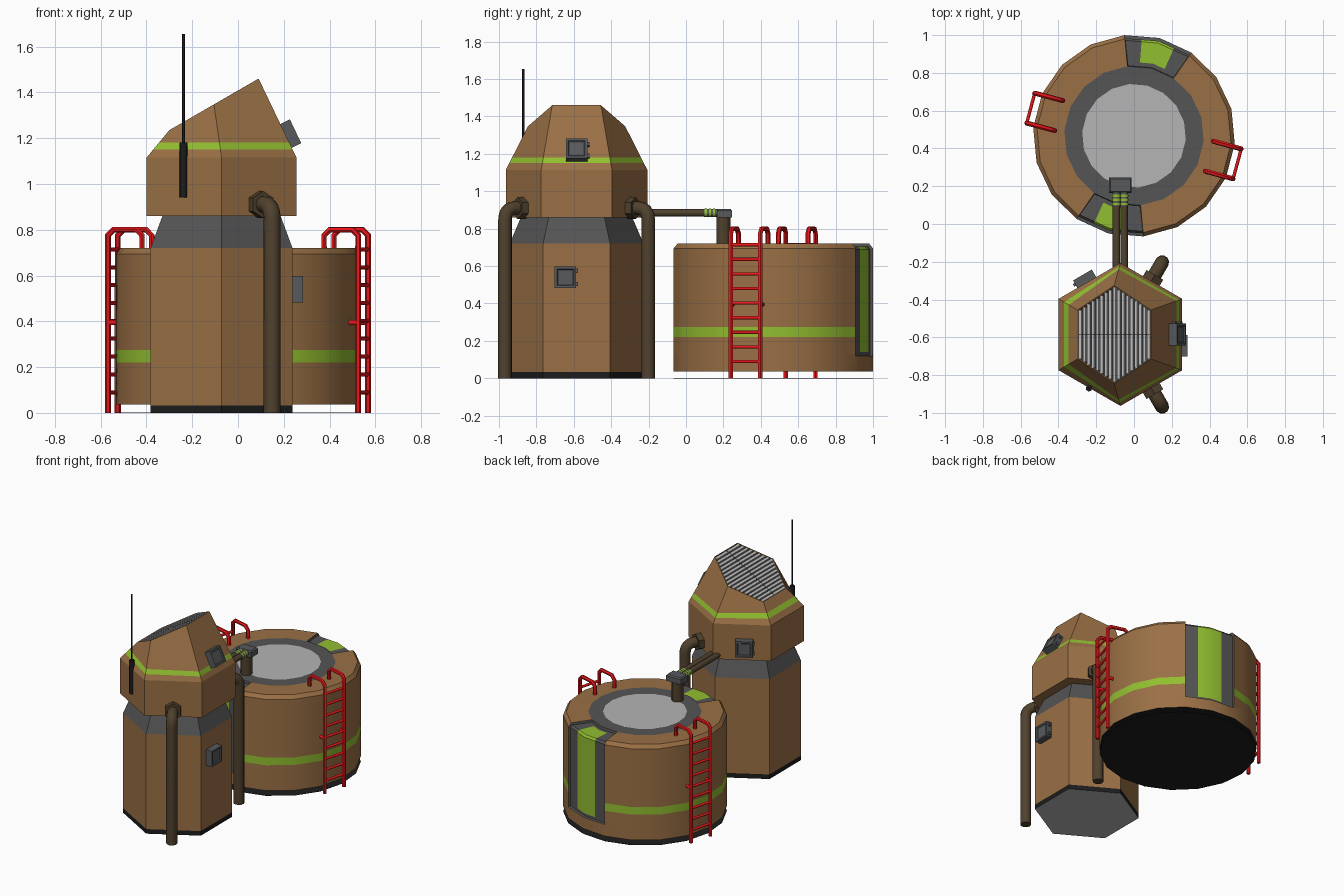
import bpy, bmesh
from math import sin, cos, tan, radians, degrees, atan2, hypot
from mathutils import Vector, Matrix

if "Cube" in bpy.data.objects:
    bpy.data.objects.remove(bpy.data.objects["Cube"])


def material(name, r, g, b):
    m = bpy.data.materials.new(name)
    m.use_nodes = True
    m.diffuse_color = (r, g, b, 1)
    m.node_tree.nodes["Principled BSDF"].inputs["Base Color"].default_value = (r, g, b, 1)
    return m


BROWN = material("brown paint", .325, .162, .06)
GREEN = material("green stripe", .29, .52, .03)
GREY = material("dark grey", .09, .09, .09)
LIGHT = material("light grey", .46, .46, .46)
BLACK = material("black rubber", .012, .012, .012)
RED = material("ladder red", .8, .008, .01)
PIPE = material("pipe brown", .08, .053, .027)
STEEL = material("hatch steel", .095, .1, .107)
SILVER = material("slat silver", .55, .55, .55)

TOWER = Vector((-.072, -.585, 0))
TANK = Vector((0, .467, 0))


def ring(radius, z, sides=6, start=30, centre=Vector()):
    step = 360 / sides
    return [centre + Vector((radius * cos(radians(start + i * step)),
                             radius * sin(radians(start + i * step)), z)) for i in range(sides)]


def rect(w, h, z):
    return [Vector((x * w / 2, y * h / 2, z)) for x, y in ((-1, -1), (1, -1), (1, 1), (-1, 1))]


def loft(rings):
    """Closed solid through matching rings of points."""
    bm = bmesh.new()
    rows = [[bm.verts.new(p) for p in r] for r in rings]
    n = len(rows[0])
    for a, b in zip(rows, rows[1:]):
        for i in range(n):
            j = (i + 1) % n
            bm.faces.new((a[i], a[j], b[j], b[i]))
    bm.faces.new(rows[0][::-1])
    bm.faces.new(rows[-1])
    bmesh.ops.recalc_face_normals(bm, faces=bm.faces)
    bm.normal_update()
    return bm


def finish(name, bm, mats, paint=None, matrix=None, smooth=0):
    bm.normal_update()
    if paint:
        for f in bm.faces:
            f.material_index = mats.index(paint(f.calc_center_median(), f.normal))
    mesh = bpy.data.meshes.new(name)
    bm.to_mesh(mesh)
    bm.free()
    for m in mats:
        mesh.materials.append(m)
    ob = bpy.data.objects.new(name, mesh)
    bpy.context.collection.objects.link(ob)
    if matrix:
        ob.matrix_world = matrix
    if smooth:
        bpy.ops.object.select_all(action='DESELECT')
        ob.select_set(True)
        bpy.context.view_layer.objects.active = ob
        bpy.ops.object.shade_smooth_by_angle(angle=radians(smooth))


def box(name, size, matrix, mat):
    x, y, z = size
    finish(name, loft([rect(x, y, -z / 2), rect(x, y, z / 2)]), [mat], matrix=matrix)


def rod(name, a, b, radius, mat, sides=12):
    a, b = Vector(a), Vector(b)
    turn = (b - a).to_track_quat('Z', 'Y').to_matrix().to_4x4()
    bm = loft([ring(radius, 0, sides), ring(radius, (b - a).length, sides)])
    finish(name, bm, [mat], matrix=Matrix.Translation(a) @ turn, smooth=50 if sides > 7 else 0)


def tube(name, points, radius, bend, mat, res=3, steps=6):
    """Round tube along a path whose corners are rounded."""
    pts = [Vector(p) for p in points]
    path = [pts[0]]
    for a, p, b in zip(pts, pts[1:], pts[2:]):
        s, e = p + (a - p).normalized() * bend, p + (b - p).normalized() * bend
        for i in range(steps + 1):
            t = i / steps
            path.append(s * (1 - t) ** 2 + p * 2 * t * (1 - t) + e * t * t)
    path.append(pts[-1])
    cu = bpy.data.curves.new(name, 'CURVE')
    cu.dimensions = '3D'
    cu.bevel_depth, cu.bevel_resolution, cu.use_fill_caps = radius, res, True
    sp = cu.splines.new('POLY')
    sp.points.add(len(path) - 1)
    for q, p in zip(sp.points, path):
        q.co = (*p, 1)
    cu.materials.append(mat)
    ob = bpy.data.objects.new(name, cu)
    bpy.context.collection.objects.link(ob)
    bpy.ops.object.select_all(action='DESELECT')
    ob.select_set(True)
    bpy.context.view_layer.objects.active = ob
    bpy.ops.object.convert(target='MESH')
    bpy.ops.object.shade_smooth_by_angle(angle=radians(50))


def facing(pos, normal):
    """Frame at pos with z along the normal and y upward."""
    n = Vector(normal).normalized()
    x = Vector((0, 0, 1)).cross(n).normalized()
    return Matrix.Translation(pos) @ Matrix((x, n.cross(x), n)).transposed().to_4x4()


def base_paint(c, n):
    if n.z < -.9:
        return LIGHT
    return GREY if c.z > .73 else BLACK if c.z < .03 else BROWN


# Hexagonal tower base and tapering neck
base = loft([ring(r, z, centre=TOWER) for r, z in ((.358, 0), (.358, .033), (.358, .72), (.298, .86))])
finish("tower_base", base, [BROWN, GREY, BLACK, LIGHT], base_paint)

# Tower head with slanted top, green stripe and recessed vent
tilt = Matrix.Translation((-.105, TOWER.y, 1.3475)) @ Matrix.Rotation(radians(-30), 4, 'Y')
head = loft([ring(.378, .86, centre=TOWER), ring(.378, 1.115, centre=TOWER),
             [tilt @ p for p in ring(.26, 0)]])
for z in (1.15, 1.18):
    bmesh.ops.bisect_plane(head, geom=head.verts[:] + head.edges[:] + head.faces[:],
                           plane_co=(0, 0, z), plane_no=(0, 0, 1))
head.normal_update()
slope = Vector((-.5, 0, .866))
vent = [f for f in head.faces if f.normal.dot(slope) > .99]
bmesh.ops.inset_region(head, faces=vent, thickness=.004, depth=0)
bmesh.ops.inset_region(head, faces=vent, thickness=.001, depth=-.02)
to_vent = tilt.inverted()
finish("tower_head", head, [BROWN, GREEN, GREY],
       lambda c, n: GREY if (to_vent @ c).z < -.004 and n.dot(slope) > .95
       else GREEN if 1.15 < c.z < 1.18 and n.dot(slope) < .95 else BROWN)

# Vent slats
for i in range(17):
    u = (i - 8) * .0262
    length = 2 * (.252 - abs(u) * tan(radians(30)))
    box("vent_slat", (.0165, length, .014), tilt @ Matrix.Translation((u, 0, -.008)), SILVER)
box("vent_crossbar", (.43, .006, .014), tilt @ Matrix.Translation((0, 0, -.007)), GREY)

# Access hatches
for pos, normal in (((.238, -.645, .54), (1, 0, 0)),
                    ((.21, -.585, 1.21), (.902, 0, .431)),
                    ((-.25, -.31, .955), (-.5, .866, 0))):
    m = facing(pos, normal)
    bm = loft([rect(.115, .115, -.005), rect(.115, .115, .046),
               rect(.09, .09, .046), rect(.08, .08, .04)])
    finish("hatch", bm, [STEEL], matrix=m)
    for s in (-1, 1):
        box("hatch_hinge", (.016, .022, .016), m @ Matrix.Translation((.06, s * .035, .022)), STEEL)

# Antenna
rod("antenna_base", (-.238, -.87, .94), (-.238, -.87, 1.18), .017, BLACK, 8)
rod("antenna_whip", (-.238, -.87, 1.18), (-.238, -.87, 1.655), .006, BLACK, 8)

# Elbow pipes down both sides of the tower
for s in (-1, 1):
    out = Vector((.5, s * .866, 0))
    at = lambda d, z: TOWER + out * d + Vector((0, 0, z))
    tube("elbow_pipe", [at(.31, .91), at(.442, .91), at(.442, 0)], .037, .065, PIPE)
    rod("pipe_flange", at(.315, .91), at(.365, .91), .059, PIPE, 6)

# Twin transfer pipes with striped couplings, ending in a valve over the tank
for x in (-.093, -.052):
    rod("transfer_pipe", (x, -.26, .885), (x, .17, .885), .02, PIPE)
    rod("coupling", (x, .095, .885), (x, .17, .885), .0215, STEEL)
    for i in range(3):
        rod("coupling_stripe", (x, .1 + i * .022, .885), (x, .112 + i * .022, .885), .0225, GREEN)
valve = loft([rect(.12, .08, .86), rect(.12, .08, .897), rect(.106, .066, .906)])
finish("valve_box", valve, [STEEL], matrix=Matrix.Translation((-.072, .205, 0)))
rod("valve_pipe", (-.072, .2, .715), (-.072, .2, .865), .038, PIPE)

# Round tank: 18 sides, each halved so that the panels can be cut from them
PANEL = 75.4


def tank_ring(r, z):
    flat = cos(radians(10))
    return [p if i % 2 == 0 else Vector((p.x * flat, p.y * flat, z))
            for i, p in enumerate(ring(r, z, 36, PANEL))]


def off_panel(c):
    return abs((degrees(atan2(c.y, c.x)) - PANEL + 90) % 180 - 90)


def on_panel(c):
    return off_panel(c) < 20 and c.z > .12 and hypot(c.x, c.y) > .35


def tank_paint(c, n):
    r = hypot(c.x, c.y)
    if n.z < -.9 and c.z < .1:
        return BLACK
    if on_panel(c):
        return GREEN if off_panel(c) < 10 and c.z > .14 and r > .41 else GREY
    if r < .35:
        return LIGHT if r < .2 else GREY
    return GREEN if .22 < c.z < .275 else BROWN


tank = loft([tank_ring(r, z) for r, z in
             ((.535, .037), (.535, .12), (.535, .14), (.535, .22), (.535, .275),
              (.535, .695), (.515, .72), (.395, .72), (.37, .72), (.275, .72))])
bmesh.ops.inset_region(tank, faces=[f for f in tank.faces if on_panel(f.calc_center_median())],
                       thickness=.003, depth=-.016, use_even_offset=True)
finish("tank", tank, [BROWN, GREEN, GREY, LIGHT, BLACK], tank_paint,
       Matrix.Translation(TANK), smooth=30)

# Thin black ground plate under the tank
plate = loft([ring(.535, z, 18, PANEL) for z in (0, .002)])
finish("tank_ground_plate", plate, [BLACK], matrix=Matrix.Translation(TANK))

# Ladders on opposite sides of the tank
for angle in (165, 344.8):
    m = Matrix.Translation(TANK) @ Matrix.Rotation(radians(angle), 4, 'Z')
    for y in (-.082, .082):
        tube("ladder_rail", [m @ Vector(p) for p in
             ((.566, y, 0), (.566, y, .8), (.412, y, .8), (.412, y, .71))], .0135, .025, RED, 1, 1)
        rod("ladder_bracket", m @ Vector((.51, y, .395)), m @ Vector((.566, y, .395)), .012, RED, 8)
    for i in range(9):
        z = .09 + i * .078
        rod("ladder_rung", m @ Vector((.566, -.082, z)), m @ Vector((.566, .082, z)), .009, RED, 8)
